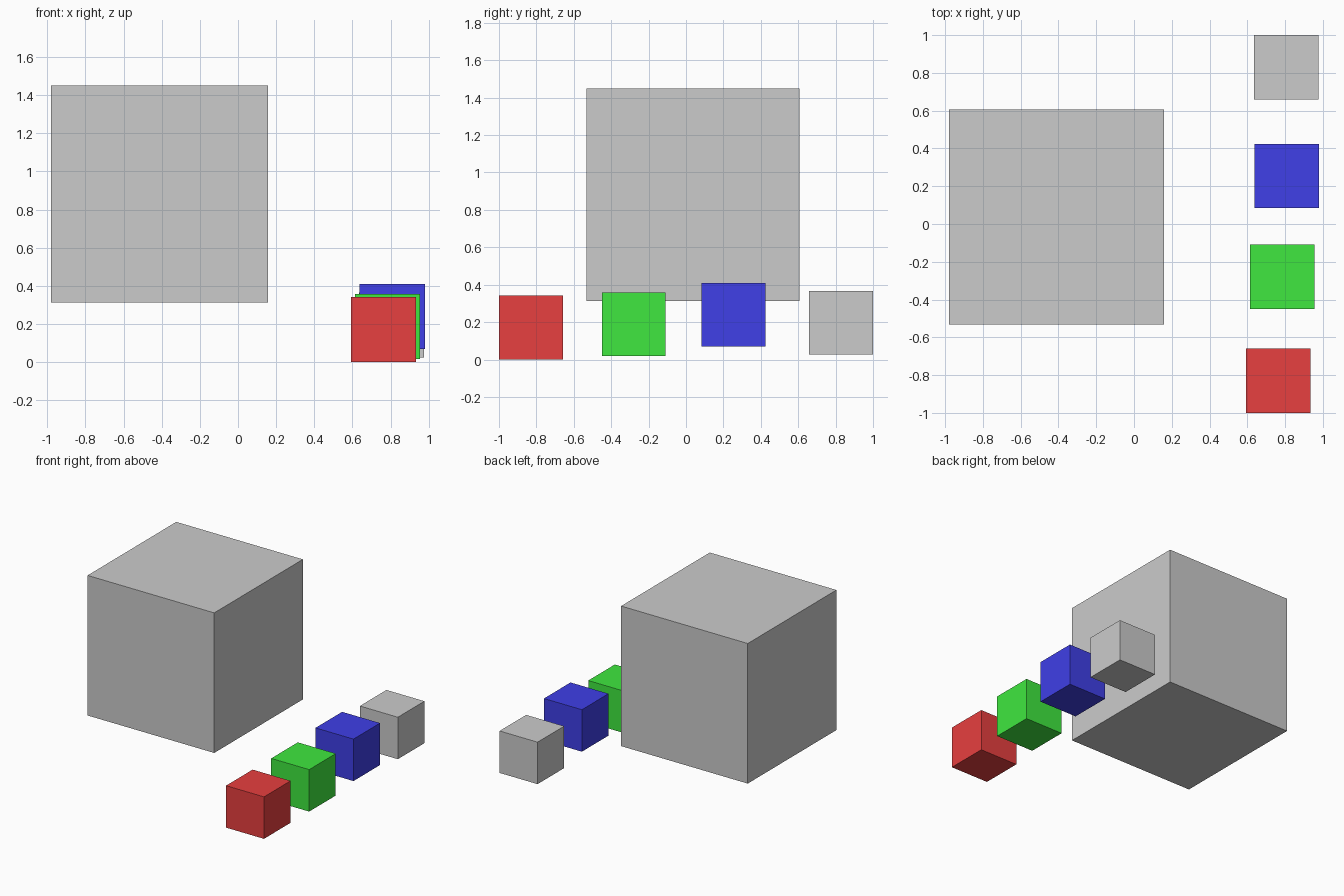
import bpy

if "Cube" in bpy.data.objects:
    bpy.data.objects.remove(bpy.data.objects["Cube"])

BIG = 1.138
SMALL = 0.341


def cube(name, size, centre, colour=None):
    bpy.ops.mesh.primitive_cube_add(size=size, location=centre)
    obj = bpy.context.object
    obj.name = name
    if colour:
        mat = bpy.data.materials.new(name + "_paint")
        mat.diffuse_color = (*colour, 1)
        mat.use_nodes = True
        mat.node_tree.nodes["Principled BSDF"].inputs["Base Color"].default_value = mat.diffuse_color
        obj.data.materials.append(mat)
    return obj


# Large floating block
cube("large_block", BIG, (-0.411, 0.038, 0.881))

# Row of small blocks, front to back
cube("red_block", SMALL, (0.763, -0.829, 0.171), (0.8, 0.05, 0.05))
cube("green_block", SMALL, (0.784, -0.279, 0.188), (0.05, 0.8, 0.05))
cube("blue_block", SMALL, (0.809, 0.254, 0.239), (0.05, 0.05, 0.8))
cube("grey_block", SMALL, (0.805, 0.829, 0.196))
